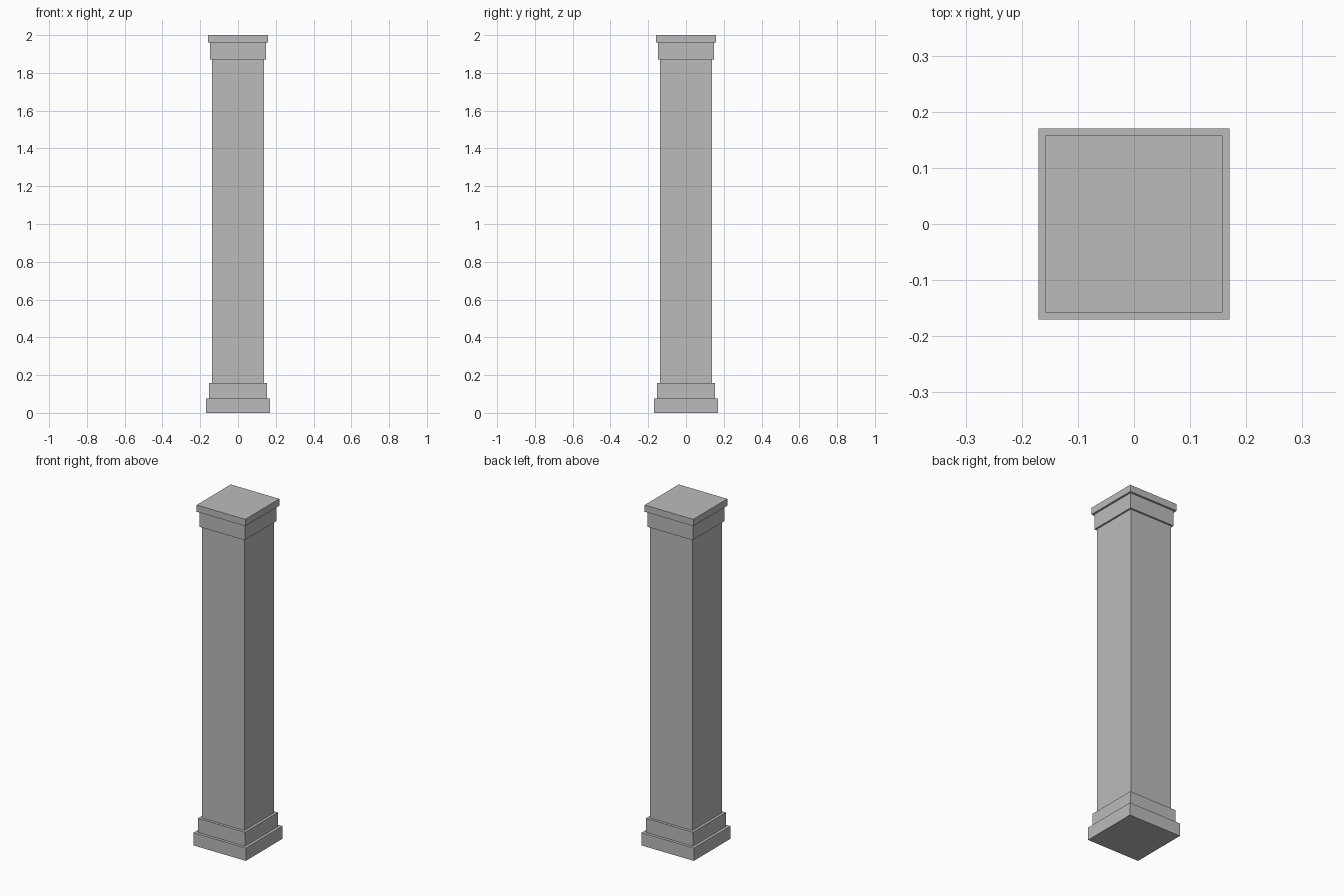
import bpy
import bmesh
from mathutils import Matrix

default_cube = bpy.data.objects.get("Cube")
if default_cube:
    bpy.data.objects.remove(default_cube, do_unlink=True)

# Plain stone grey
stone = bpy.data.materials.new("stone_grey")
stone.use_nodes = True
colour = (0.5, 0.5, 0.5, 1.0)
stone.diffuse_color = colour
stone.node_tree.nodes["Principled BSDF"].inputs["Base Color"].default_value = colour


def square_block(name, half_width, bottom, top):
    """Square block centred on the column axis, between two heights."""
    bm = bmesh.new()
    placement = Matrix.Translation((0, 0, (bottom + top) / 2))
    size = Matrix.Diagonal((half_width * 2, half_width * 2, top - bottom, 1))
    bmesh.ops.create_cube(bm, size=1, matrix=placement @ size)
    mesh = bpy.data.meshes.new(name)
    bm.to_mesh(mesh)
    bm.free()
    mesh.materials.append(stone)
    obj = bpy.data.objects.new(name, mesh)
    bpy.context.collection.objects.link(obj)


# Stepped base
square_block("base_plinth", 0.17, 0, 0.075)
square_block("base_step", 0.153, 0.075, 0.157)

# Shaft
square_block("shaft", 0.137, 0.157, 1.87)

# Stepped capital
square_block("capital_collar", 0.147, 1.87, 1.96)
square_block("capital_slab", 0.158, 1.96, 2.0)
